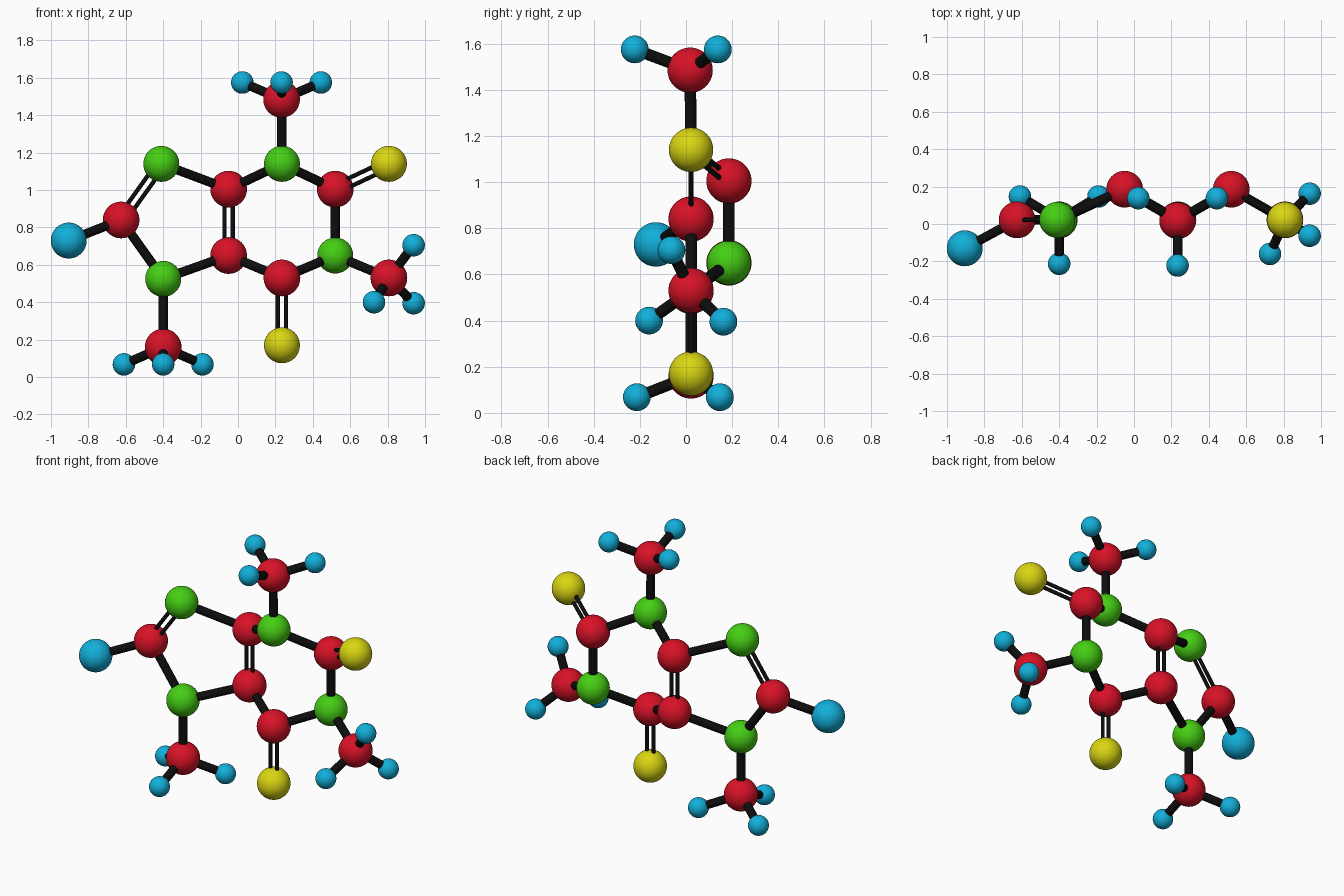
import bpy
from mathutils import Vector

if "Cube" in bpy.data.objects:
    bpy.data.objects.remove(bpy.data.objects["Cube"])


def material(name, color):
    m = bpy.data.materials.new(name)
    m.diffuse_color = (*color, 1)
    m.use_nodes = True
    m.node_tree.nodes["Principled BSDF"].inputs["Base Color"].default_value = m.diffuse_color
    return m


RED = material("red", (0.69, 0.006, 0.02))
GREEN = material("green", (0.06, 0.62, 0.007))
YELLOW = material("yellow", (0.70, 0.67, 0.006))
BLUE = material("blue", (0.006, 0.43, 0.70))
BLACK = material("black", (0.004, 0.004, 0.004))

# kind: material, ball radius
KINDS = {
    "carbon": (RED, 0.098),
    "nitrogen": (GREEN, 0.096),
    "oxygen": (YELLOW, 0.096),
    "large_blue": (BLUE, 0.096),
    "hydrogen": (BLUE, 0.06),
}
FRONT, BACK = 0.022, 0.186  # the two depths of the folded rings

# label: kind, position
ATOMS = {
    "n_left": ("nitrogen", (-0.41, FRONT, 1.14)),
    "c_left": ("carbon", (-0.625, FRONT, 0.84)),
    "blue": ("large_blue", (-0.905, -0.13, 0.73)),
    "n_low": ("nitrogen", (-0.40, FRONT, 0.525)),
    "c_shared_top": ("carbon", (-0.05, BACK, 1.005)),
    "c_shared_low": ("carbon", (-0.05, BACK, 0.65)),
    "n_top": ("nitrogen", (0.235, FRONT, 1.14)),
    "c_right": ("carbon", (0.52, BACK, 1.005)),
    "n_right": ("nitrogen", (0.52, BACK, 0.65)),
    "c_low": ("carbon", (0.235, FRONT, 0.53)),
    "o_right": ("oxygen", (0.807, FRONT, 1.14)),
    "o_low": ("oxygen", (0.235, FRONT, 0.17)),
    "m_top": ("carbon", (0.233, 0.018, 1.485)),
    "m_low": ("carbon", (-0.40, FRONT, 0.16)),
    "m_right": ("carbon", (0.807, FRONT, 0.53)),
}
SINGLE = [
    ("c_left", "blue"), ("c_left", "n_low"), ("n_low", "c_shared_low"),
    ("n_left", "c_shared_top"), ("c_shared_top", "n_top"), ("n_top", "c_right"),
    ("c_right", "n_right"), ("n_right", "c_low"), ("c_low", "c_shared_low"),
    ("n_top", "m_top"), ("n_low", "m_low"), ("n_right", "m_right"),
]
DOUBLE = [
    ("n_left", "c_left"), ("c_shared_top", "c_shared_low"),
    ("c_right", "o_right"), ("c_low", "o_low"),
]

# three hydrogens around each methyl carbon
METHYL = {
    "m_top": [(-0.21, 0.12, 0.09), (0.21, 0.12, 0.09), (0, -0.24, 0.09)],
    "m_low": [(-0.21, 0.125, -0.092), (0.21, 0.125, -0.092), (0, -0.235, -0.092)],
    "m_right": [(0.132, -0.085, 0.175), (-0.08, -0.182, -0.13), (0.132, 0.14, -0.135)],
}
for center, offsets in METHYL.items():
    for i, off in enumerate(offsets):
        label = f"h_{center}_{i}"
        ATOMS[label] = ("hydrogen", Vector(ATOMS[center][1]) + Vector(off))
        SINGLE.append((center, label))


def finish(name, mat):
    ob = bpy.context.object
    ob.name = name
    ob.data.materials.append(mat)
    return ob


def rod(a, b, radius, name):
    d = b - a
    bpy.ops.mesh.primitive_cylinder_add(vertices=24, radius=radius, depth=d.length,
                                        location=(a + b) / 2,
                                        rotation=d.to_track_quat('Z', 'Y').to_euler())
    finish(name, BLACK)
    bpy.ops.object.shade_smooth_by_angle()


# balls
for kind, pos in ATOMS.values():
    mat, radius = KINDS[kind]
    bpy.ops.mesh.primitive_uv_sphere_add(segments=48, ring_count=24, radius=radius, location=pos)
    finish(kind + "_ball", mat)
    bpy.ops.object.shade_smooth()

# single bonds
for p, q in SINGLE:
    rod(Vector(ATOMS[p][1]), Vector(ATOMS[q][1]), 0.025, "single_bond")

# double bonds: two thin rods side by side as seen from the front
for p, q in DOUBLE:
    a, b = Vector(ATOMS[p][1]), Vector(ATOMS[q][1])
    side = (b - a).cross(Vector((0, 1, 0))).normalized() * 0.022
    for s in (-1, 1):
        rod(a + side * s, b + side * s, 0.0115, "double_bond_rod")
